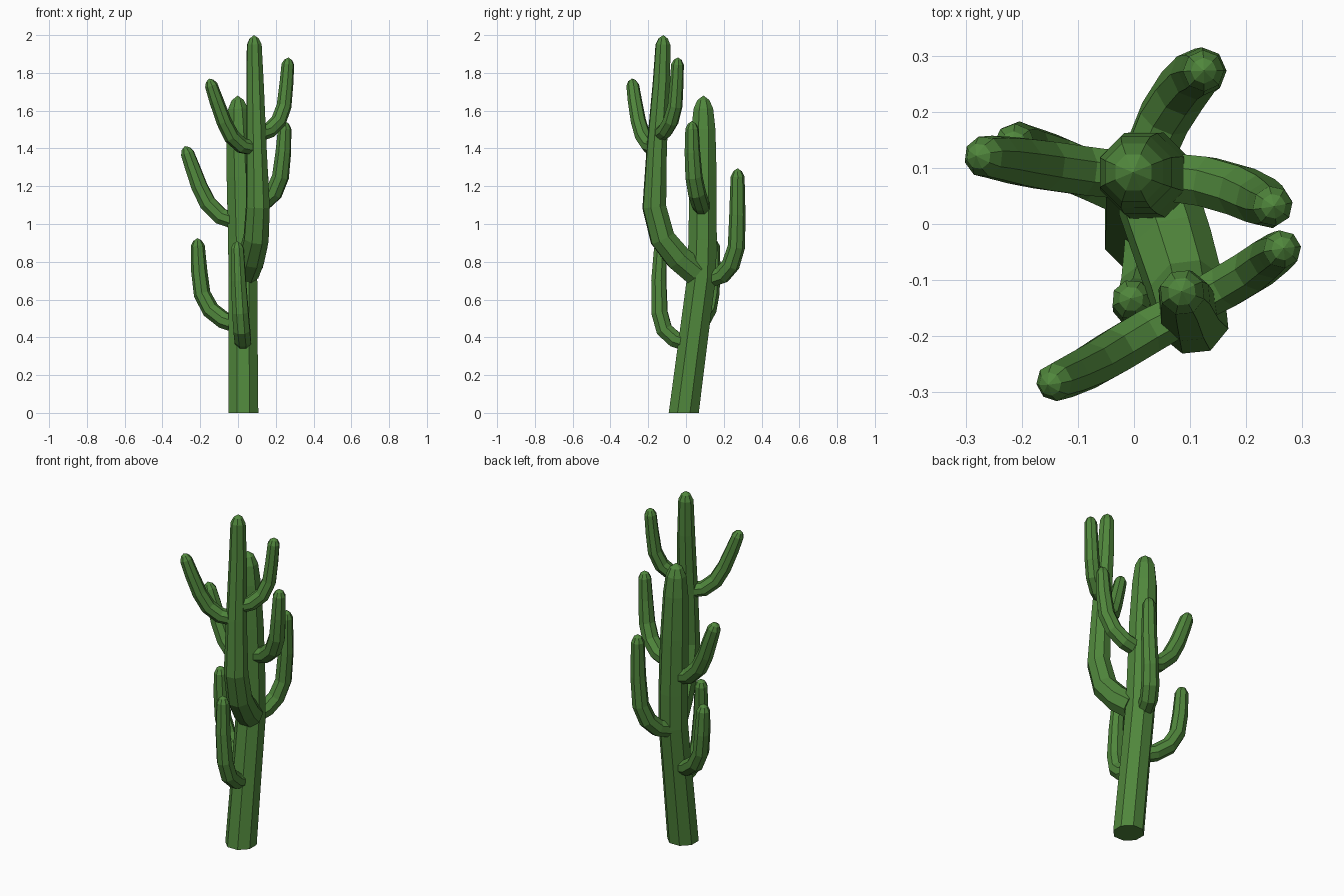
import bpy, bmesh, math
from mathutils import Vector

green = bpy.data.materials.new("cactus_green")
green.diffuse_color = (0.08, 0.24, 0.045, 1)
SIDES = 8


def stem(name, pts, tip):
    """Octagonal tube through (x, y, z, radius) points, closed by a pointed dome."""
    path = [Vector(p[:3]) for p in pts]
    radii = [p[3] for p in pts]
    n = len(path)
    end = (path[-1] - path[-2]).normalized()
    # dome ring
    path.append(path[-1] + end * tip * 0.65)
    radii.append(radii[-1] * 0.62)
    bm = bmesh.new()
    rings = []
    prev, u = None, None
    for i, (p, r) in enumerate(zip(path, radii)):
        if i == 0:
            t = path[1] - path[0]
            if name == "trunk":
                t = Vector((0, 0, 1))
        elif i >= n - 1:
            t = end
        else:
            t = (path[i + 1] - p).normalized() + (p - path[i - 1]).normalized()
        t = t.normalized()
        if u is None:
            ref = Vector((1, 0, 0)) if abs(t.x) < 0.7 else Vector((0, 0, 1))
            u = (ref - t * ref.dot(t)).normalized()
        else:
            u = prev.rotation_difference(t) @ u
        prev = t
        v = t.cross(u)
        rings.append([bm.verts.new(p + r * (math.cos(a) * u + math.sin(a) * v))
                      for a in (2 * math.pi * (k + 0.5) / SIDES for k in range(SIDES))])
    for a, b in zip(rings, rings[1:]):
        for k in range(SIDES):
            j = (k + 1) % SIDES
            bm.faces.new((a[k], a[j], b[j], b[k]))
    apex = bm.verts.new(path[n - 1] + end * tip)
    for k in range(SIDES):
        bm.faces.new((rings[-1][k], rings[-1][(k + 1) % SIDES], apex))
    bm.faces.new(rings[0][::-1])
    bmesh.ops.recalc_face_normals(bm, faces=bm.faces)
    me = bpy.data.meshes.new(name)
    bm.to_mesh(me)
    bm.free()
    me.materials.append(green)
    ob = bpy.data.objects.new(name, me)
    bpy.context.collection.objects.link(ob)


# main trunk and the large forked branch
stem("trunk", [(0.028, -0.012, 0, 0.086), (0.027, 0.04, 0.4, 0.083), (0.026, 0.082, 0.72, 0.082),
               (0.022, 0.088, 0.92, 0.081), (0.012, 0.09, 1.25, 0.078), (0.003, 0.092, 1.5, 0.069),
               (0, 0.092, 1.61, 0.056)], 0.07)
stem("forked_branch", [(0.04, 0.05, 0.745, 0.075), (0.07, -0.04, 0.82, 0.074), (0.096, -0.125, 0.925, 0.07),
                       (0.105, -0.168, 1.09, 0.066), (0.098, -0.155, 1.4, 0.056),
                       (0.09, -0.13, 1.75, 0.048), (0.086, -0.122, 1.95, 0.041)], 0.05)

# arms on the main trunk
stem("low_front_arm", [(0.028, -0.0, 0.37, 0.045), (0.025, -0.06, 0.39, 0.047), (0.02, -0.115, 0.44, 0.047),
                       (0.013, -0.14, 0.53, 0.046), (0.003, -0.144, 0.7, 0.042),
                       (-0.004, -0.135, 0.87, 0.036)], 0.04)
stem("low_left_arm", [(0, 0.05, 0.465, 0.046), (-0.075, 0.085, 0.49, 0.047), (-0.145, 0.115, 0.545, 0.047),
                      (-0.19, 0.132, 0.63, 0.045), (-0.205, 0.14, 0.75, 0.043),
                      (-0.213, 0.142, 0.885, 0.037)], 0.04)
stem("back_arm", [(0.025, 0.12, 0.705, 0.047), (0.055, 0.19, 0.73, 0.049), (0.085, 0.237, 0.785, 0.049),
                  (0.11, 0.267, 0.88, 0.046), (0.122, 0.272, 1.05, 0.043), (0.124, 0.273, 1.25, 0.037)], 0.045)
stem("left_arm", [(0, 0.085, 1.01, 0.045), (-0.09, 0.095, 1.04, 0.047), (-0.16, 0.105, 1.11, 0.047),
                  (-0.205, 0.112, 1.2, 0.045), (-0.243, 0.118, 1.305, 0.041),
                  (-0.268, 0.12, 1.375, 0.037)], 0.04)
stem("right_arm", [(0.05, 0.085, 1.085, 0.046), (0.13, 0.075, 1.11, 0.048), (0.19, 0.058, 1.165, 0.048),
                   (0.225, 0.042, 1.25, 0.046), (0.24, 0.034, 1.38, 0.042),
                   (0.247, 0.032, 1.505, 0.036)], 0.04)

# arms on the forked branch
stem("upper_left_arm", [(0.085, -0.16, 1.4, 0.04), (0.02, -0.195, 1.415, 0.043), (-0.035, -0.228, 1.465, 0.043),
                        (-0.075, -0.252, 1.545, 0.041), (-0.115, -0.271, 1.655, 0.038),
                        (-0.142, -0.282, 1.735, 0.034)], 0.037)
stem("upper_right_arm", [(0.11, -0.14, 1.475, 0.04), (0.165, -0.11, 1.495, 0.042), (0.215, -0.08, 1.545, 0.042),
                         (0.244, -0.058, 1.625, 0.04), (0.256, -0.05, 1.74, 0.037),
                         (0.264, -0.045, 1.845, 0.034)], 0.037)
